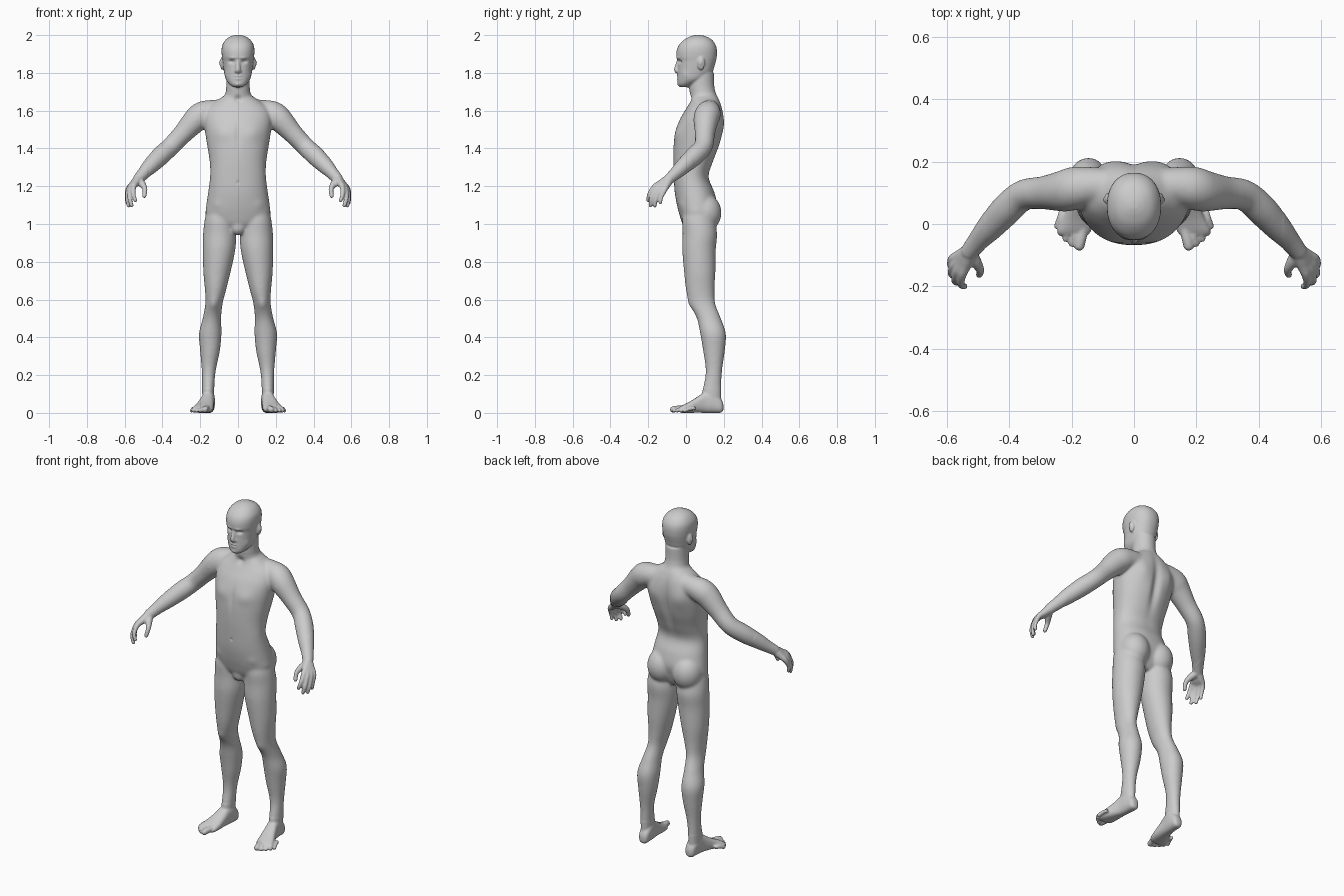
import bpy, bmesh, math
from mathutils import Vector, Matrix

bm = bmesh.new()


def spline(rows, n=6):
    """Catmull-Rom interpolation through rows of numbers."""
    pts = [Vector(r) for r in rows]
    out = []
    for i in range(len(pts) - 1):
        a, b, c, d = pts[max(i - 1, 0)], pts[i], pts[i + 1], pts[min(i + 2, len(pts) - 1)]
        for k in range(n):
            t = k / n
            out.append(0.5 * (2 * b + (c - a) * t + (2 * a - 5 * b + 4 * c - d) * t * t
                              + (3 * b - a - 3 * c + d) * t ** 3))
    return out + [pts[-1]]


def skin(rings):
    loops = [[bm.verts.new(p) for p in r] for r in rings]
    n = len(loops[0])
    for a, b in zip(loops, loops[1:]):
        for i in range(n):
            j = (i + 1) % n
            bm.faces.new((a[i], a[j], b[j], b[i]))
    bm.faces.new(loops[0][::-1])
    bm.faces.new(loops[-1])


def slab(rows, axis='z', e=2.2, n=40):
    """Loft of flat sections: (height, x centre, half width, near edge, far edge)."""
    rings = []
    for h, xc, rx, a, b in spline(rows):
        ring = []
        for k in range(n):
            c, s = math.cos(2 * math.pi * k / n), math.sin(2 * math.pi * k / n)
            x = xc + rx * math.copysign(abs(c) ** (2 / e), c)
            w = (a + b) / 2 + (b - a) / 2 * math.copysign(abs(s) ** (2 / e), s)
            ring.append((x, w, h) if axis == 'z' else (x, h, w))
        rings.append(ring)
    skin(rings)


def ball(x, y, z, rx, ry, rz):
    bmesh.ops.create_uvsphere(bm, u_segments=24, v_segments=16, radius=1,
                              matrix=Matrix.Translation((x, y, z)) @ Matrix.Diagonal((rx, ry, rz, 1)))


def tube(rows, n=20):
    """Round limb along points (x, y, z, radius) with a ball at the end."""
    pts = spline(rows)
    rings = []
    for i, p in enumerate(pts):
        t = (pts[min(i + 1, len(pts) - 1)] - pts[max(i - 1, 0)]).to_3d().normalized()
        u = t.cross(Vector((0.3, 1, 0.2))).normalized()
        v = t.cross(u)
        rings.append([p.to_3d() + p[3] * (u * math.cos(2 * math.pi * k / n) + v * math.sin(2 * math.pi * k / n))
                      for k in range(n)])
    skin(rings)
    x, y, z, r = rows[-1]
    ball(x, y, z, r, r, r)


# leg
slab([(1.07, .10, .065, -.01, .14), (1.02, .098, .079, -.02, .15), (.95, .097, .088, -.018, .165),
      (.865, .10, .086, -.02, .158), (.75, .111, .073, -.011, .156), (.65, .119, .056, 0, .151),
      (.58, .127, .046, .018, .155), (.5, .138, .049, .057, .185), (.42, .146, .061, .075, .211),
      (.33, .148, .053, .09, .206), (.22, .155, .037, .104, .191), (.12, .158, .032, .088, .187),
      (.05, .158, .03, .08, .187)], e=2.0)

# foot and toes
slab([(.198, .154, .012, .015, .045), (.185, .154, .028, .001, .075), (.14, .156, .034, 0, .12),
      (.10, .16, .035, 0, .112), (.06, .168, .041, .001, .085), (.02, .178, .049, 0, .06),
      (-.02, .19, .054, 0, .04), (-.035, .194, .046, .004, .03)], 'y', 2.5)
for x0, x1, y1, r in ((.163, .175, -.069, .017), (.182, .199, -.063, .0115), (.2, .219, -.047, .011),
                      (.216, .235, -.028, .011), (.228, .246, -.006, .0105)):
    tube([(x0, y1 + .055, .024, r), ((x0 + x1) / 2, y1 + .025, .022, r), (x1, y1, r + .001, r)])

# arm with shoulder
tube([(.05, .12, 1.61, .052), (.13, .122, 1.598, .06), (.185, .116, 1.582, .069), (.225, .106, 1.55, .067),
      (.29, .10, 1.48, .054), (.355, .092, 1.412, .05), (.41, .045, 1.36, .051), (.46, -.01, 1.31, .044),
      (.50, -.055, 1.268, .034), (.526, -.087, 1.24, .029)])

# hand: each finger runs from the wrist so that together they fill the palm
for knuckle, joint, tip, r in (
        ((.552, -.165, 1.198), (.554, -.194, 1.158), (.543, -.2, 1.125), .0115),
        ((.568, -.155, 1.188), (.574, -.183, 1.138), (.563, -.188, 1.098), .0115),
        ((.578, -.135, 1.183), (.586, -.159, 1.133), (.579, -.165, 1.096), .011),
        ((.582, -.112, 1.183), (.59, -.13, 1.142), (.587, -.135, 1.112), .01)):
    k = Vector(knuckle)
    w = Vector((.525, -.087, 1.24)).lerp(k, .12)
    tube([(*w, .025), (*w.lerp(k, .5), .02), (*k, .0145), (*joint, r), (*tip, r * .9)])
tube([(.525, -.092, 1.23, .022), (.508, -.12, 1.212, .019), (.493, -.147, 1.185, .0135), (.496, -.163, 1.148, .011)])

# buttock, ear and nostril
ball(.083, .1, 1.06, .085, .088, .1)
ball(.084, .08, 1.85, .01, .02, .035)
ball(.012, -.043, 1.81, .008, .011, .008)

# mirror everything built so far
dup = bmesh.ops.duplicate(bm, geom=bm.verts[:] + bm.edges[:] + bm.faces[:])
for v in dup["geom"]:
    if isinstance(v, bmesh.types.BMVert):
        v.co.x *= -1

# torso
slab([(.965, 0, .05, .01, .12), (1.0, 0, .13, -.018, .14), (1.05, 0, .17, -.035, .155), (1.1, 0, .168, -.048, .165),
      (1.17, 0, .158, -.06, .15), (1.25, 0, .148, -.065, .12), (1.33, 0, .15, -.068, .145),
      (1.42, 0, .164, -.066, .18), (1.5, 0, .176, -.053, .198), (1.56, 0, .18, -.03, .2),
      (1.61, 0, .165, 0, .193), (1.645, 0, .125, .02, .182), (1.675, 0, .08, .03, .168), (1.7, 0, .05, .04, .15)])
ball(0, .017, .985, .042, .036, .045)

# neck
slab([(1.6, 0, .085, .03, .18), (1.66, 0, .075, .025, .172), (1.69, 0, .067, .02, .16), (1.73, 0, .062, .017, .15),
      (1.8, 0, .062, .02, .148)], e=2.0)

# head
slab([(1.724, 0, .022, -.03, .01), (1.738, 0, .043, -.042, .04), (1.765, 0, .064, -.044, .1),
      (1.8, 0, .073, -.044, .138), (1.84, 0, .079, -.043, .152), (1.865, 0, .082, -.045, .159),
      (1.885, 0, .085, -.051, .163), (1.92, 0, .087, -.049, .164), (1.95, 0, .082, -.036, .156),
      (1.978, 0, .063, -.007, .134), (1.994, 0, .037, .025, .103), (2.001, 0, .012, .05, .075)])

# nose and lips
tube([(0, -.036, 1.872, .01), (0, -.045, 1.842, .011), (0, -.051, 1.816, .013), (0, -.042, 1.805, .011)])
ball(0, -.041, 1.783, .022, .009, .005)
ball(0, -.04, 1.769, .02, .009, .006)

# fuse the parts into one skin
bmesh.ops.recalc_face_normals(bm, faces=bm.faces[:])
mesh = bpy.data.meshes.new("human_body")
bm.to_mesh(mesh)
body = bpy.data.objects.new("human_body", mesh)
bpy.context.collection.objects.link(body)
mod = body.modifiers.new("fuse", 'REMESH')
mod.mode = 'VOXEL'
mod.voxel_size = 0.005
deps = bpy.context.evaluated_depsgraph_get()
fused = bpy.data.meshes.new_from_object(body.evaluated_get(deps))
body.modifiers.clear()

# blend the joints: light smoothing everywhere, strong on trunk and limbs
bm.clear()
bm.from_mesh(fused)
trunk = [v for v in bm.verts if .13 < v.co.z < 1.71 and abs(v.co.x) < .48]
for verts, count in ((bm.verts[:], 2), (trunk, 18)):
    for _ in range(count):
        bmesh.ops.smooth_vert(bm, verts=verts, factor=.5, use_axis_x=True, use_axis_y=True, use_axis_z=True)

# sculpt strokes, mirrored: centre, radii, push in x and y
strokes = [
    (0, .19, 1.45, .025, .06, .15, 0, -.016),      # spine
    (.09, .19, 1.53, .045, .05, .06, 0, .009),     # shoulder blade
    (.08, -.05, 1.48, .05, .05, .04, 0, -.007),    # chest
    (0, -.05, 1.46, .014, .04, .07, 0, .005),      # breastbone
    (0, .02, 1.66, .018, .03, .018, 0, .01),       # throat pit
    (.033, -.035, 1.86, .015, .03, .009, 0, .012),  # eye socket
    (.03, -.045, 1.88, .02, .02, .006, 0, -.004),  # brow
    (.055, -.01, 1.79, .016, .03, .018, -.005, .003),  # cheek hollow
    (0, -.05, 1.776, .018, .015, .003, 0, .004),   # mouth
    (0, -.04, 1.738, .014, .02, .01, 0, -.004),    # chin
    (.094, .077, 1.853, .006, .009, .015, -.006, 0),  # ear hollow
    (.13, .02, .575, .022, .04, .03, 0, -.006),    # kneecap
    (.1, .17, .42, .03, .04, .07, -.004, .004),    # calf
    (.12, -.04, 1.1, .03, .04, .025, 0, -.004),    # hip bone
    (0, -.065, 1.22, .006, .03, .008, 0, .005)]    # navel
for v in bm.verts:
    x, y, z = abs(v.co.x), v.co.y, v.co.z
    for cx, cy, cz, rx, ry, rz, dx, dy in strokes:
        d = ((x - cx) / rx) ** 2 + ((y - cy) / ry) ** 2 + ((z - cz) / rz) ** 2
        if d < 8:
            f = math.exp(-d)
            v.co.x += math.copysign(dx * f, v.co.x)
            v.co.y += dy * f
bm.to_mesh(fused)
body.data = fused
fused.shade_smooth()

# eyes
for side in (-1, 1):
    bm.clear()
    ball(side * .033, -.014, 1.859, .013, .012, .009)
    eye_mesh = bpy.data.meshes.new("eye")
    bm.to_mesh(eye_mesh)
    eye_mesh.shade_smooth()
    bpy.context.collection.objects.link(bpy.data.objects.new("eye", eye_mesh))
bm.free()
